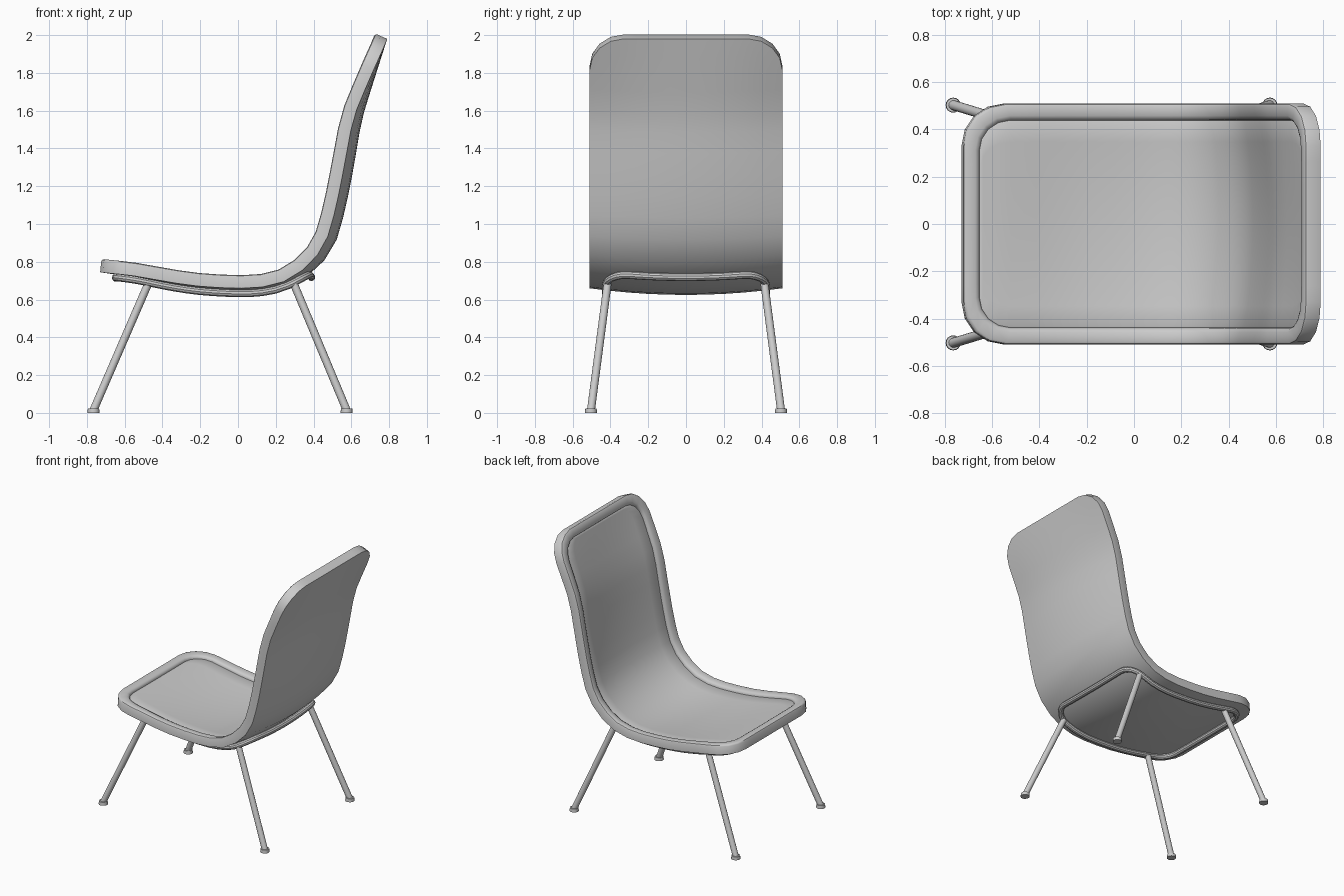
import bpy, bmesh, math
from mathutils import Vector
from mathutils.geometry import interpolate_bezier

if "Cube" in bpy.data.objects:
    bpy.data.objects.remove(bpy.data.objects["Cube"])

W, CORNER = 0.51, 0.18   # half width and corner radius of the shell
# back-side profile at the shell's edge: x, z, sag of the centre line
PROFILE = [Vector(p) for p in [
    (-0.73, 0.745, 0), (-0.55, 0.725, .01), (-0.35, 0.69, .025), (-0.2, 0.67, .03),
    (0, 0.66, .035), (0.12, 0.665, .035), (0.23, 0.69, .035), (0.32, 0.74, .04),
    (0.40, 0.81, .045), (0.47, 0.92, .05), (0.525, 1.12, .05), (0.565, 1.32, .05),
    (0.61, 1.55, .045), (0.655, 1.67, .035), (0.79, 1.98, 0)]]

# Smooth the profile and measure it along its length
path = []
for i in range(len(PROFILE) - 1):
    a, b = PROFILE[i], PROFILE[i + 1]
    l = (b - a).length
    ta = (b - PROFILE[max(i - 1, 0)]).normalized() * l / 3
    tb = (PROFILE[min(i + 2, len(PROFILE) - 1)] - a).normalized() * l / 3
    path += interpolate_bezier(a, a + ta, b - tb, b, 9)[:-1]
path.append(PROFILE[-1])
dist = [0.0]
for a, b in zip(path, path[1:]):
    dist.append(dist[-1] + (b - a).to_2d().length)
LENGTH = dist[-1]


def sample(s):
    s = min(max(s, 0), LENGTH)
    i = next(k for k in range(1, len(dist)) if dist[k] >= s - 1e-9)
    return path[i - 1].lerp(path[i], (s - dist[i - 1]) / (dist[i] - dist[i - 1]))


def surface(s, y, h):
    """Point on the curved shell: s along it, y across it, h towards the sitter."""
    p = sample(s)
    t = (sample(s + 0.02) - sample(s - 0.02)).to_2d().normalized()
    h -= p.z * (1 - (y / W) ** 2)
    return Vector((p.x - t.y * h, y, p.y + t.x * h))


def rounded_rows(s0, s1, w, r, mid, corner=4):
    """Rows (s, half width) of a rounded rectangle."""
    arc = [(r * (1 - math.cos(a)), w - r + r * math.sin(a))
           for a in (math.pi / 2 * k / corner for k in range(corner + 1))]
    rows = [(s0 + d, hw) for d, hw in arc]
    rows += [(s0 + r + (s1 - s0 - 2 * r) * k / mid, w) for k in range(1, mid)]
    return rows + [(s1 - d, hw) for d, hw in reversed(arc)]


def grid(inset, h, cols=10):
    rows = rounded_rows(inset, LENGTH - inset, W - inset, CORNER - inset * 0.7, 18)
    return [[surface(s, hw * (2 * j / cols - 1), h) for j in range(cols + 1)]
            for s, hw in rows]


def border(g):
    return (g[0] + [r[-1] for r in g[1:-1]] + g[-1][::-1]
            + [r[0] for r in g[-2:0:-1]])


def finish(ob):
    bpy.ops.object.select_all(action='DESELECT')
    bpy.context.view_layer.objects.active = ob
    ob.select_set(True)
    if ob.type == 'CURVE':
        bpy.ops.object.convert(target='MESH')
    bpy.ops.object.shade_smooth_by_angle(angle=math.radians(35))


def mesh_object(name, bm):
    bmesh.ops.recalc_face_normals(bm, faces=bm.faces)
    me = bpy.data.meshes.new(name)
    bm.to_mesh(me)
    bm.free()
    ob = bpy.data.objects.new(name, me)
    bpy.context.collection.objects.link(ob)
    finish(ob)


# Seat shell: back sheet, raised rounded rim and recessed inner panel
bm = bmesh.new()


def add_sheet(g):
    v = [[bm.verts.new(p) for p in row] for row in g]
    for a, b in zip(v, v[1:]):
        for j in range(len(a) - 1):
            bm.faces.new((a[j], a[j + 1], b[j + 1], b[j]))
    return border(v)


loops = [add_sheet(grid(0, 0))]
for inset, h in [(0, .058), (.004, .066), (.013, .071), (.052, .071), (.064, .066),
                 (.069, .058), (.071, .05)]:
    loops.append([bm.verts.new(p) for p in border(grid(inset, h))])
loops.append(add_sheet(grid(.076, .053)))
for a, b in zip(loops, loops[1:]):
    for k in range(len(a)):
        n = (k + 1) % len(a)
        bm.faces.new((a[k], a[n], b[n], b[k]))
mesh_object("seat_shell", bm)

# Tube frame following the underside of the seat
s_front = 0.085
s_back = next(d for d, p in zip(dist, path) if p.x > 0.345)
rows = rounded_rows(s_front, s_back, 0.425, 0.12, 12, 6)
outline = border([[(s, hw * (j / 4 - 1)) for j in range(9)] for s, hw in rows])
cu = bpy.data.curves.new("seat_frame", 'CURVE')
cu.dimensions = '3D'
cu.bevel_depth, cu.bevel_resolution = 0.02, 3
sp = cu.splines.new('POLY')
sp.points.add(len(outline) - 1)
for pt, (s, y) in zip(sp.points, outline):
    pt.co = (*surface(s, y, -0.017), 1)
sp.use_cyclic_u = True
frame = bpy.data.objects.new("seat_frame", cu)
bpy.context.collection.objects.link(frame)
finish(frame)


def rod(name, a, b, r1, r2):
    a, b = Vector(a), Vector(b)
    bm = bmesh.new()
    bmesh.ops.create_cone(bm, cap_ends=True, segments=16, radius1=r1, radius2=r2,
                          depth=(b - a).length)
    turn = Vector((0, 0, 1)).rotation_difference(b - a).to_matrix()
    for v in bm.verts:
        v.co = turn @ v.co + (a + b) / 2
    mesh_object(name, bm)


# Splayed legs with foot pads
for side, sy in (("right", -1), ("left", 1)):
    for end, foot, top in (("front", (-.765, .503), (-.475, .415)),
                           ("back", (.575, .503), (.295, .415))):
        fx, fy = foot[0], foot[1] * sy
        rod(f"{end}_leg_{side}", (fx, fy, 0.015), (top[0], top[1] * sy, 0.685), .021, .021)
        rod(f"{end}_foot_{side}", (fx, fy, 0), (fx, fy, 0.024), .032, .030)
